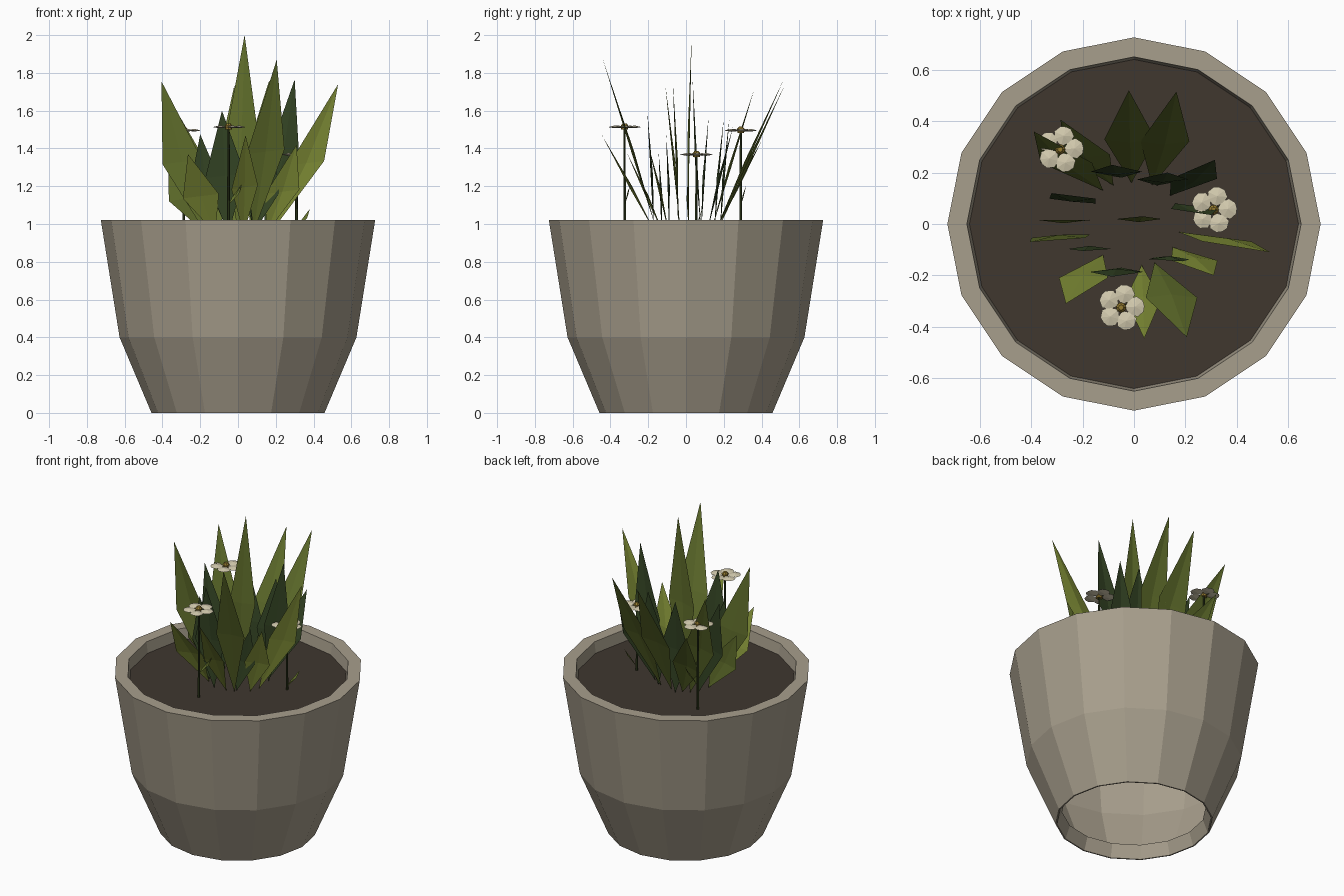
import bpy, bmesh
from math import sin, cos, pi, tau
from mathutils import Vector

if "Cube" in bpy.data.objects:
    bpy.data.objects.remove(bpy.data.objects["Cube"])


def material(name, rgb):
    m = bpy.data.materials.new(name)
    m.diffuse_color = (*rgb, 1)
    m.use_nodes = True
    m.node_tree.nodes["Principled BSDF"].inputs["Base Color"].default_value = m.diffuse_color
    return m


CLAY = material("clay", (0.39, 0.345, 0.265))
SOIL = material("soil", (0.05, 0.038, 0.028))
LIGHT = material("light_leaf", (0.20, 0.25, 0.035))
MID = material("mid_leaf", (0.12, 0.16, 0.025))
DARK = material("dark_leaf", (0.035, 0.06, 0.018))
STEM = material("stem", (0.03, 0.045, 0.012))
PETAL = material("petal", (0.66, 0.60, 0.43))
YELLOW = material("flower_centre", (0.30, 0.2, 0.03))


def make(name, verts, faces, mat):
    me = bpy.data.meshes.new(name)
    me.from_pydata([tuple(v) for v in verts], [], faces)
    bm = bmesh.new()
    bm.from_mesh(me)
    bmesh.ops.recalc_face_normals(bm, faces=bm.faces)
    bm.to_mesh(me)
    bm.free()
    me.materials.append(mat)
    ob = bpy.data.objects.new(name, me)
    bpy.context.collection.objects.link(ob)
    return ob


def lathe(name, profile, n, mat, at=(0, 0), caps=False):
    verts = [(at[0] + r * cos(tau * i / n), at[1] + r * sin(tau * i / n), z)
             for r, z in profile for i in range(n)]
    faces = [(k * n + i, k * n + (i + 1) % n, (k + 1) * n + (i + 1) % n, (k + 1) * n + i)
             for k in range(len(profile) - 1) for i in range(n)]
    if caps:
        faces += [tuple(range(n))[::-1], tuple(range(len(verts) - n, len(verts)))]
    return make(name, verts, faces, mat)


# Pot, open underneath with a short inward foot, and soil
lathe("pot", [(0.42, 0.08), (0.45, 0), (0.458, 0), (0.627, 0.4), (0.726, 1.02),
              (0.65, 1.02), (0.638, 0.93)], 16, CLAY)
soil = [(0.64 * cos(tau * i / 16), 0.64 * sin(tau * i / 16), 0.95) for i in range(16)]
make("soil", soil, [tuple(range(16))], SOIL)


# Leaf: folded diamond from base to tip, widest just below the middle
def leaf(name, base, tip, width, mat, fold=0.012):
    b, t = Vector(base), Vector(tip)
    m = b.lerp(t, 0.47)
    out = 1 if m.y >= 0 else -1
    m.x += 0.06 * (t.x - b.x)
    side = Vector((width / 2, 0, 0.012))
    make(name, [b, m - side, t, m + side, m + Vector((0, -out * fold, 0))],
         [(0, 4, 1), (1, 4, 2), (2, 4, 3), (3, 4, 0)], mat)


# base x, base y, tip x, tip y, tip z, width, colour
LEAVES = [
    (0.00, 0.01, 0.035, 0.03, 2.00, 0.18, MID),
    (0.08, -0.15, 0.205, -0.44, 1.87, 0.20, MID),
    (0.03, -0.16, 0.04, -0.445, 1.47, 0.14, LIGHT),
    (-0.12, -0.12, -0.265, -0.31, 1.37, 0.19, LIGHT),
    (-0.17, -0.04, -0.405, -0.07, 1.755, 0.21, MID),
    (-0.17, 0.015, -0.37, 0.015, 1.34, 0.18, MID),
    (0.15, -0.09, 0.31, -0.20, 1.42, 0.18, LIGHT),
    (0.17, -0.03, 0.53, -0.11, 1.74, 0.19, LIGHT),
    (-0.14, -0.09, -0.20, -0.105, 1.475, 0.17, DARK),
    (0.08, -0.13, 0.19, -0.145, 1.38, 0.16, DARK),
    (-0.05, -0.17, -0.085, -0.205, 1.60, 0.21, DARK),
    (-0.15, 0.08, -0.32, 0.12, 1.57, 0.18, DARK),
    (-0.05, 0.18, -0.085, 0.23, 1.56, 0.20, DARK),
    (0.09, 0.15, 0.13, 0.20, 1.56, 0.20, DARK),
    (-0.01, 0.16, -0.02, 0.52, 1.73, 0.20, MID),
    (0.07, 0.15, 0.165, 0.515, 1.76, 0.19, MID),
    (-0.12, 0.13, -0.39, 0.36, 1.71, 0.20, MID),
    (-0.08, 0.15, -0.285, 0.405, 1.45, 0.19, MID),
    (0.14, 0.11, 0.315, 0.25, 1.52, 0.18, DARK),
    (0.16, 0.08, 0.30, 0.035, 1.765, 0.18, DARK),
]
for i, (bx, by, tx, ty, tz, w, mat) in enumerate(LEAVES):
    leaf(f"leaf_{i + 1}", (bx, by, 0.95), (tx, ty, tz), w, mat)


# Flower: stem, stem leaf, five rounded, slightly domed petals and a centre
def flower(k, x, y, z, leaf_z, turn):
    lathe(f"stem_{k}", [(0.008, 0.94), (0.006, z)], 6, STEM, (x, y), True)
    verts, faces = [], []
    outline = [(0.012, 0), (0.035, 0.03), (0.062, 0.04), (0.086, 0.022),
               (0.091, 0), (0.086, -0.022), (0.062, -0.04), (0.035, -0.03)]
    n = len(outline)
    for p in range(5):
        a = turn + tau * p / 5
        s = len(verts)
        for u, v, dz in [(u, v, 0) for u, v in outline] + [(0.055, 0, 0.009), (0.055, 0, -0.006)]:
            verts.append((x + u * cos(a) - v * sin(a), y + u * sin(a) + v * cos(a), z + dz))
        for i in range(n):
            j = (i + 1) % n
            faces += [(s + i, s + n + 1, s + j), (s + i, s + j, s + n)]
    make(f"petals_{k}", verts, faces, PETAL)
    lathe(f"flower_centre_{k}", [(0.018, z - 0.012), (0.02, z + 0.008), (0.01, z + 0.02)],
          8, YELLOW, (x, y), True)
    leaf(f"stem_leaf_{k}", (x, y, leaf_z), (x + 0.07, y + 0.03, leaf_z + 0.11), 0.04, MID, 0.004)


flower(1, -0.05, -0.325, 1.513, 1.10, pi * 0.42)
flower(2, 0.31, 0.055, 1.367, 0.97, pi * 0.42)
flower(3, -0.287, 0.29, 1.495, 1.10, pi * 0.42)
